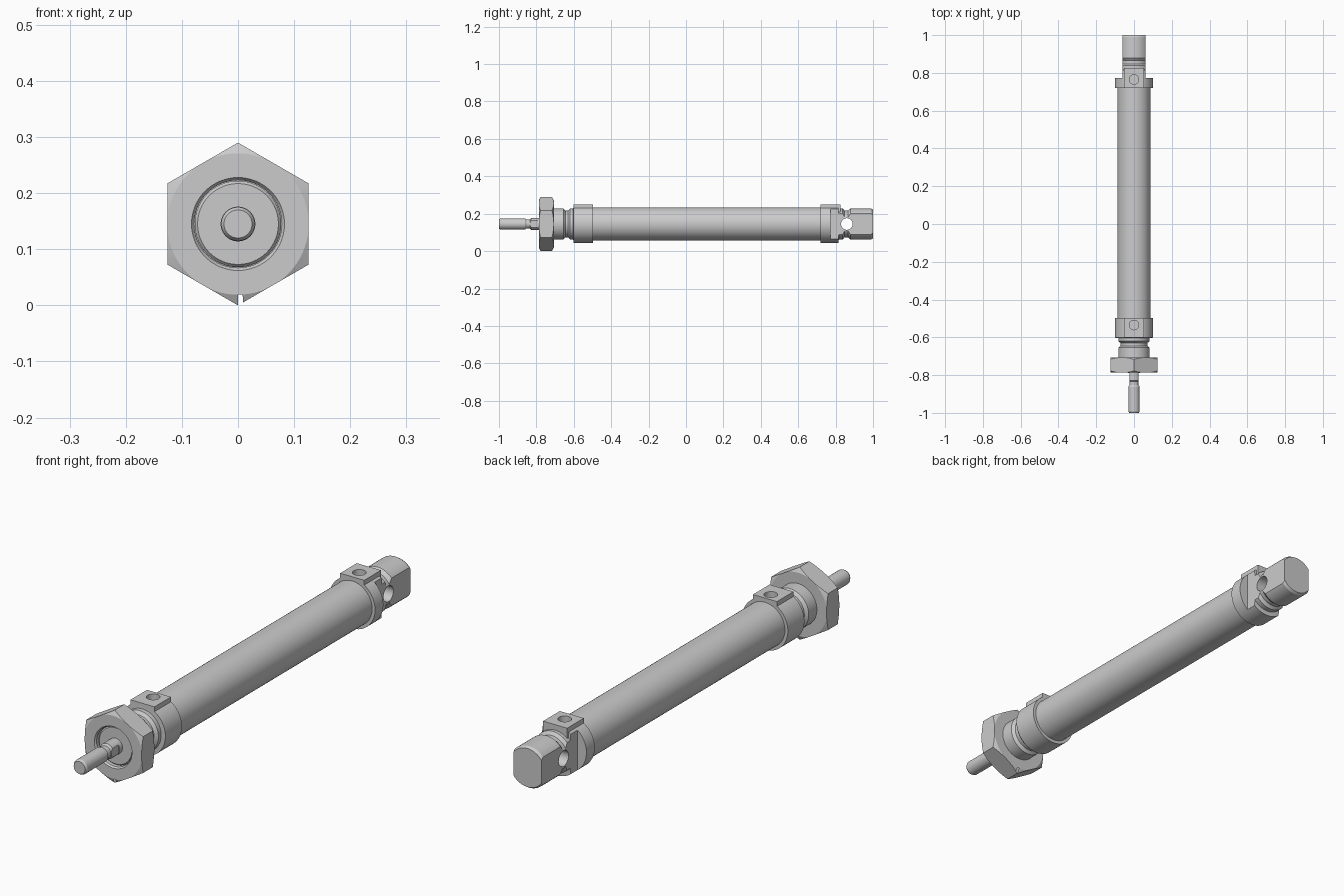
import bpy, bmesh
from math import sin, cos, pi, radians
from mathutils import Matrix

if "Cube" in bpy.data.objects:
    bpy.data.objects.remove(bpy.data.objects["Cube"])

AXIS = 0.145  # height of the cylinder axis


def make(name, bm, matrix):
    bmesh.ops.recalc_face_normals(bm, faces=bm.faces)
    bm.transform(matrix)
    me = bpy.data.meshes.new(name)
    bm.to_mesh(me)
    bm.free()
    ob = bpy.data.objects.new(name, me)
    bpy.context.collection.objects.link(ob)
    return ob


def lathe(name, profile, n=64, matrix=Matrix.Translation((0, 0, AXIS))):
    """Solid of revolution about y from (radius, y) pairs."""
    bm = bmesh.new()
    rings = [[bm.verts.new((r * sin(2 * pi * i / n), y, r * cos(2 * pi * i / n)))
              for i in range(n)] for r, y in profile]
    for a, b in zip(rings, rings[1:]):
        for i in range(n):
            j = (i + 1) % n
            bm.faces.new((a[i], a[j], b[j], b[i]))
    bm.faces.new(rings[0])
    bm.faces.new(rings[-1])
    return make(name, bm, matrix)


def box(name, x, y, z):
    bm = bmesh.new()
    bmesh.ops.create_cube(bm, size=1)
    spans = (x, y, z)
    size = Matrix.Diagonal([b - a for a, b in spans] + [1])
    return make(name, bm, Matrix.Translation([(a + b) / 2 for a, b in spans]) @ size)


def combine(ob, tool, op='DIFFERENCE'):
    mod = ob.modifiers.new("bool", 'BOOLEAN')
    mod.operation, mod.object, mod.solver = op, tool, 'EXACT'
    bpy.context.view_layer.objects.active = ob
    bpy.ops.object.modifier_apply(modifier=mod.name)
    bpy.data.objects.remove(tool)


def side_flats(ob, x, y0, y1):
    for s in (-1, 1):
        combine(ob, box("cut", sorted((s * x, s * 0.3)), (y0, y1), (-0.1, 0.4)))


def port_boss(ob, y0, y1, port_y):
    combine(ob, box("boss", (-0.053, 0.053), (y0, y1), (AXIS, 0.25)), 'UNION')
    place = Matrix.Translation((0, port_y, 0)) @ Matrix.Rotation(radians(90), 4, 'X')
    combine(ob, lathe("port", [(0.025, 0.195), (0.025, 0.3)], 32, place))


# Piston rod: threaded tip, neck, wrench flats
rod = lathe("piston_rod", [(0.025, -1), (0.03, -0.992), (0.03, -0.862), (0.024, -0.853),
                           (0.024, -0.835), (0.031, -0.828), (0.031, -0.75)], 48)
side_flats(rod, 0.025, -0.835, -0.79)

# Mounting nut with chamfered corners and a countersunk bore
nut = lathe("mounting_nut", [(0.145, -0.787), (0.145, -0.707)], 6)
combine(nut, lathe("trim", [(0.126, -0.787), (0.147, -0.776), (0.147, -0.718),
                            (0.126, -0.707)], 96), 'INTERSECT')
combine(nut, lathe("bore", [(0.085, -0.79), (0.078, -0.78), (0.078, -0.6)]))

# Front cover with threaded collar and port
front = lathe("front_cover", [(0.072, -0.772), (0.077, -0.766), (0.077, -0.708),
                              (0.083, -0.707), (0.083, -0.655), (0.071, -0.645),
                              (0.071, -0.63), (0.083, -0.62), (0.083, -0.603),
                              (0.101, -0.602), (0.101, -0.498)])
port_boss(front, -0.602, -0.498, -0.535)

# Barrel
barrel = lathe("barrel", [(0.088, -0.51), (0.088, 0.73)])

# Rear cover with port, side flats and pivot hole
rear = lathe("rear_cover", [(0.101, 0.72), (0.101, 0.815), (0.083, 0.817), (0.083, 0.838),
                            (0.071, 0.848), (0.071, 0.865), (0.083, 0.88),
                            (0.083, 0.99), (0.077, 1)])
port_boss(rear, 0.72, 0.825, 0.765)
side_flats(rear, 0.062, 0.772, 1.1)
across = Matrix.Translation((0, 0.86, AXIS)) @ Matrix.Rotation(radians(90), 4, 'Z')
combine(rear, lathe("pivot", [(0.031, -0.2), (0.031, 0.2)], 40, across))

# Smooth shading with sharp edges kept
for ob in (rod, nut, front, barrel, rear):
    bpy.ops.object.select_all(action='DESELECT')
    ob.select_set(True)
    bpy.context.view_layer.objects.active = ob
    bpy.ops.object.shade_smooth_by_angle(angle=radians(25))
